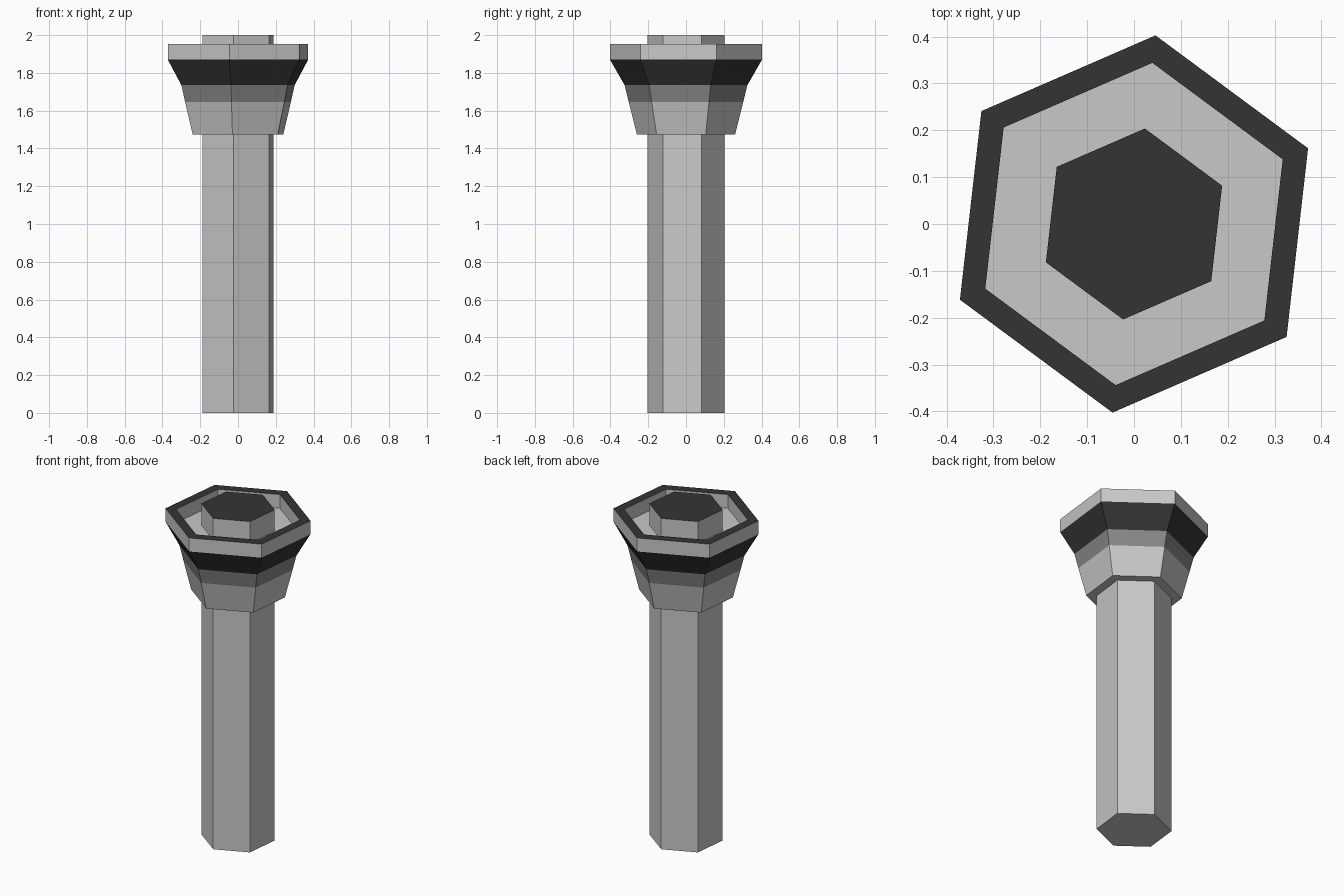
import bpy
import bmesh
from math import cos, sin, radians

cube = bpy.data.objects.get("Cube")
if cube:
    bpy.data.objects.remove(cube, do_unlink=True)

SIDES = 6
TURN = radians(23.5)


def make_material(name, value):
    mat = bpy.data.materials.new(name)
    mat.use_nodes = True
    colour = (value, value, value, 1)
    mat.diffuse_color = colour
    mat.node_tree.nodes["Principled BSDF"].inputs["Base Color"].default_value = colour
    return mat


MATERIALS = [make_material("light grey", 0.58),
             make_material("mid grey", 0.245),
             make_material("near black", 0.034)]
LIGHT, MID, DARK = range(3)


def ring(bm, radius, z):
    angles = [TURN + radians(360 / SIDES * i) for i in range(SIDES)]
    return [bm.verts.new((radius * cos(a), radius * sin(a), z)) for a in angles]


def bridge(bm, low, high, slot):
    for i in range(SIDES):
        j = (i + 1) % SIDES
        bm.faces.new((low[i], low[j], high[j], high[i])).material_index = slot


def finish(bm, name):
    mesh = bpy.data.meshes.new(name)
    bmesh.ops.recalc_face_normals(bm, faces=bm.faces)
    bm.to_mesh(mesh)
    bm.free()
    for mat in MATERIALS:
        mesh.materials.append(mat)
    obj = bpy.data.objects.new(name, mesh)
    bpy.context.collection.objects.link(obj)


# Hexagonal shaft with a dark top
bm = bmesh.new()
bottom, top = ring(bm, 0.205, 0), ring(bm, 0.205, 2)
bridge(bm, bottom, top, LIGHT)
bm.faces.new(bottom[::-1]).material_index = LIGHT
bm.faces.new(top).material_index = DARK
finish(bm, "shaft")

# Flared collar: closed profile of (radius, height, colour of the band that follows)
profile = [
    (0.205, 1.475, LIGHT),   # underside
    (0.262, 1.475, LIGHT),   # lower flare
    (0.305, 1.645, MID),     # middle band
    (0.327, 1.735, DARK),    # wide flare
    (0.405, 1.87, LIGHT),    # rim side
    (0.405, 1.952, DARK),    # rim top
    (0.346, 1.952, LIGHT),   # rim inner wall
    (0.346, 1.87, LIGHT),    # recessed floor
    (0.205, 1.87, None),
]
bm = bmesh.new()
rings = [ring(bm, r, z) for r, z, _ in profile]
for low, high, (_, _, slot) in zip(rings, rings[1:], profile):
    bridge(bm, low, high, slot)
finish(bm, "collar")
